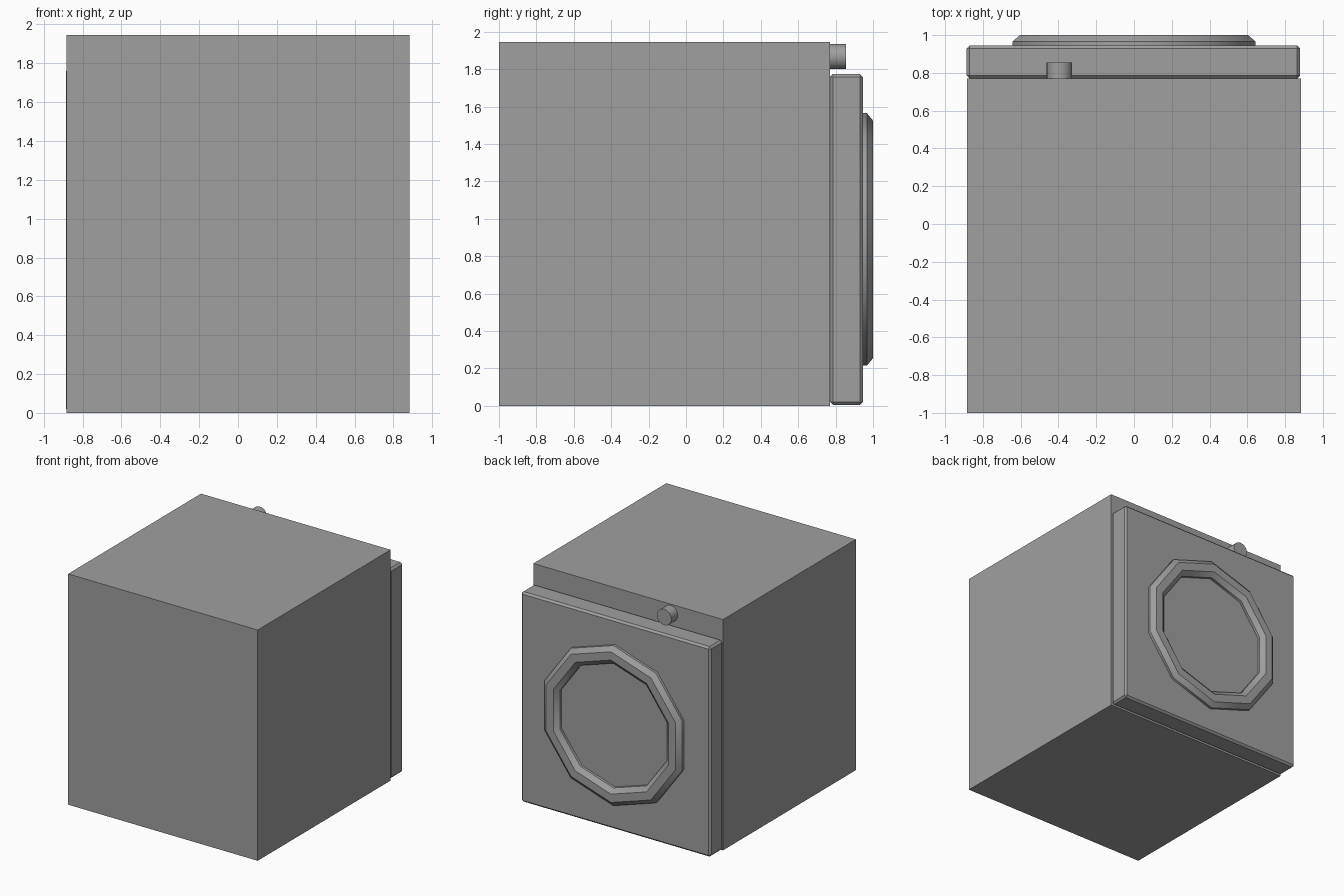
import bpy, bmesh, math
from mathutils import Matrix

default = bpy.data.objects.get("Cube")
if default:
    bpy.data.objects.remove(default, do_unlink=True)

GREY = (0.35, 0.35, 0.35, 1)
grey = bpy.data.materials.new("plain grey")
grey.use_nodes = True
grey.diffuse_color = GREY
grey.node_tree.nodes["Principled BSDF"].inputs["Base Color"].default_value = GREY


def add_part(name, bm, smooth_angle=None):
    bmesh.ops.recalc_face_normals(bm, faces=bm.faces)
    mesh = bpy.data.meshes.new(name)
    bm.to_mesh(mesh)
    bm.free()
    mesh.materials.append(grey)
    obj = bpy.data.objects.new(name, mesh)
    bpy.context.collection.objects.link(obj)
    if smooth_angle:
        bpy.ops.object.select_all(action='DESELECT')
        obj.select_set(True)
        bpy.context.view_layer.objects.active = obj
        bpy.ops.object.shade_smooth_by_angle(angle=math.radians(smooth_angle))
    return obj


def box(name, low, high, bevel=0):
    bm = bmesh.new()
    size = [b - a for a, b in zip(low, high)]
    middle = [(a + b) / 2 for a, b in zip(low, high)]
    bmesh.ops.create_cube(bm, size=1, matrix=Matrix.Translation(middle) @ Matrix.Diagonal((*size, 1)))
    if bevel:
        bmesh.ops.bevel(bm, geom=bm.edges[:], offset=bevel, segments=1, affect='EDGES')
    return add_part(name, bm)


# Cabinet and the slightly chamfered panel behind it
box("cabinet", (-0.884, -1, 0), (0.884, 0.77, 1.945))
box("door_panel", (-0.886, 0.77, 0.005), (0.88, 0.945, 1.775), 0.016)

# Ten-sided door rim, chamfered on both sides
profile = [(0.675, 0.94), (0.675, 0.967), (0.635, 1), (0.565, 1), (0.525, 0.967), (0.525, 0.94)]
SIDES, CENTRE_Z = 10, 0.89
bm = bmesh.new()
rings = []
for i in range(SIDES):
    a = math.tau * i / SIDES
    rings.append([bm.verts.new((r * math.sin(a), y, CENTRE_Z + r * math.cos(a))) for r, y in profile])
for i, ring in enumerate(rings):
    following = rings[(i + 1) % SIDES]
    for j in range(len(profile)):
        k = (j + 1) % len(profile)
        bm.faces.new((ring[j], ring[k], following[k], following[j]))
add_part("door_rim", bm, 37)

# Control knob above the panel
bm = bmesh.new()
place = Matrix.Translation((-0.395, 0.81, 1.867)) @ Matrix.Rotation(math.pi / 2, 4, 'X')
bmesh.ops.create_cone(bm, cap_ends=True, segments=32, radius1=0.067, radius2=0.067, depth=0.09, matrix=place)
add_part("control_knob", bm, 30)
